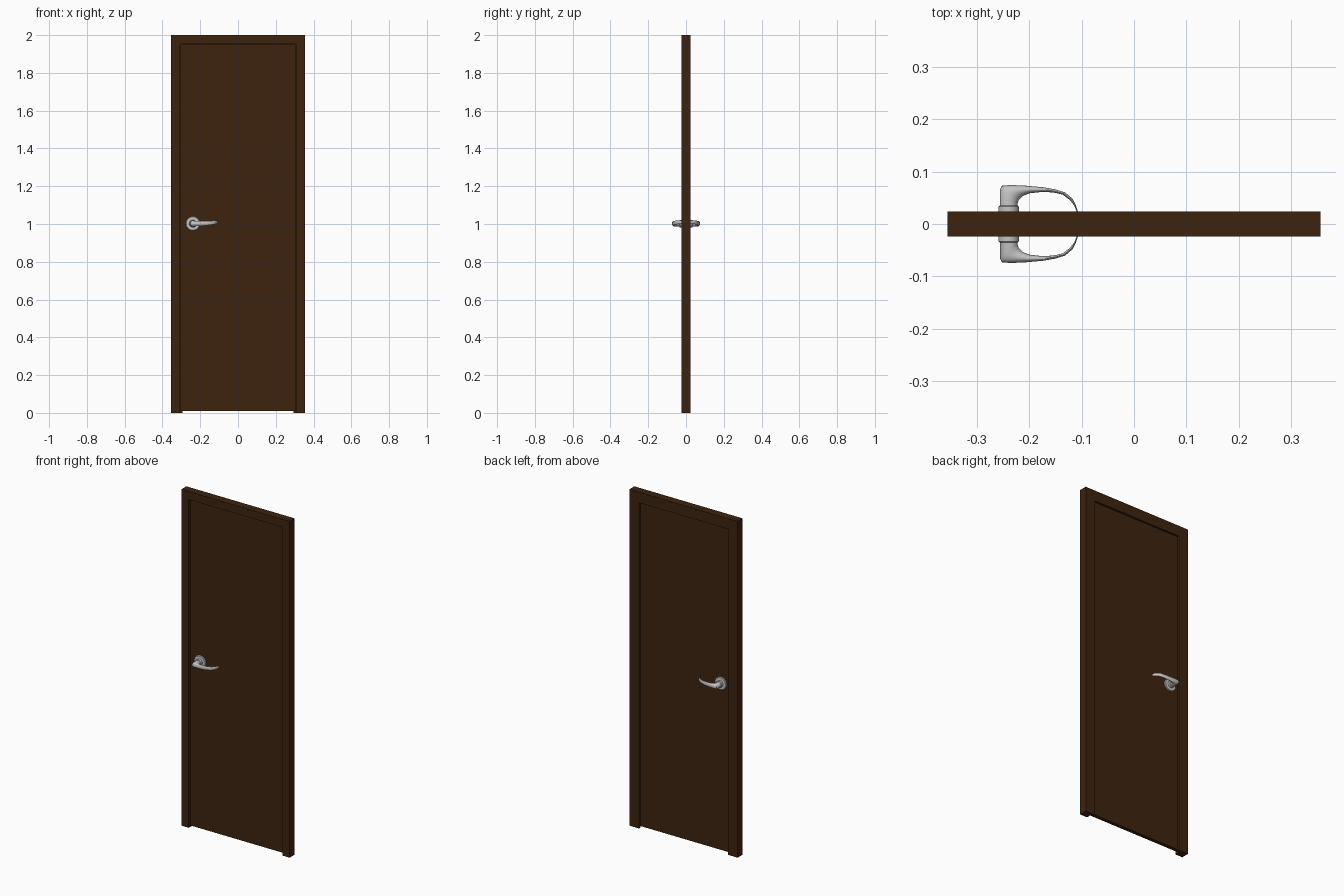
import bpy, bmesh, math
from mathutils import Vector

if "Cube" in bpy.data.objects:
    bpy.data.objects.remove(bpy.data.objects["Cube"])


def material(name, rgb):
    m = bpy.data.materials.new(name)
    m.diffuse_color = (*rgb, 1)
    m.use_nodes = True
    m.node_tree.nodes["Principled BSDF"].inputs["Base Color"].default_value = m.diffuse_color
    return m


BROWN = material("dark_brown_wood", (0.047, 0.0175, 0.005))
METAL = material("satin_metal", (0.55, 0.55, 0.55))


def loft(name, rings, mat, smooth=False):
    """Skin a list of closed rings and cap both ends."""
    bm = bmesh.new()
    vs = [[bm.verts.new(p) for p in r] for r in rings]
    n = len(rings[0])
    for a, b in zip(vs, vs[1:]):
        for i in range(n):
            bm.faces.new((a[i], a[(i + 1) % n], b[(i + 1) % n], b[i]))
    bm.faces.new(vs[0])
    bm.faces.new(vs[-1][::-1])
    bmesh.ops.recalc_face_normals(bm, faces=bm.faces)
    me = bpy.data.meshes.new(name)
    bm.to_mesh(me)
    bm.free()
    me.materials.append(mat)
    ob = bpy.data.objects.new(name, me)
    bpy.context.collection.objects.link(ob)
    if smooth:
        bpy.ops.object.select_all(action='DESELECT')
        ob.select_set(True)
        bpy.context.view_layer.objects.active = ob
        bpy.ops.object.shade_smooth_by_angle(angle=math.radians(40))
    return ob


# Frame: rebated profile (distance inwards, y) mitred around the opening
W, H, D = 0.356, 2.0, 0.0235
profile = [(0, -D), (0.048, -D), (0.048, 0.011), (0.063, 0.011), (0.063, D), (0, D)]
corners = [(-1, 0), (-1, 1), (1, 1), (1, 0)]
loft("door_frame",
     [[(sx * (W - d), y, (H - d) * top) for d, y in profile] for sx, top in corners],
     BROWN)

# Door leaf, set back from both faces of the frame
DX, DY, DZ0, DZ1 = 0.304, 0.011, 0.01, 1.949
loft("door_leaf",
     [[(-DX, -DY, z), (DX, -DY, z), (DX, DY, z), (-DX, DY, z)] for z in (DZ0, DZ1)],
     BROWN)

# Handles: one on each side of the leaf
HX, HZ, SEG = -0.239, 1.002, 24


def turned(name, steps, side):
    """Round part on the handle axis from (y, radius) steps."""
    rings = [[(HX + r * math.cos(2 * math.pi * i / SEG), side * y,
               HZ + r * math.sin(2 * math.pi * i / SEG)) for i in range(SEG)]
             for y, r in steps]
    return loft(name, rings, METAL, True)


# Lever sections: outer x, outer y, inner x, inner y, centre z offset, half height
sections = [
    (-0.2555, 0.015, -0.2225, 0.015, 0.000, 0.0165),
    (-0.2555, 0.066, -0.2225, 0.038, 0.000, 0.0160),
    (-0.2520, 0.073, -0.2200, 0.046, 0.000, 0.0150),
    (-0.2350, 0.0745, -0.2130, 0.053, 0.000, 0.0140),
    (-0.2050, 0.0730, -0.2000, 0.0585, 0.000, 0.0130),
    (-0.1720, 0.0700, -0.1730, 0.0615, 0.001, 0.0120),
    (-0.1500, 0.0660, -0.1530, 0.0600, 0.003, 0.0110),
    (-0.1310, 0.0600, -0.1360, 0.0560, 0.005, 0.0105),
    (-0.1170, 0.0480, -0.1220, 0.0455, 0.007, 0.0100),
    (-0.1110, 0.0360, -0.1140, 0.0350, 0.008, 0.0090),
    (-0.1070, 0.0240, -0.1095, 0.0235, 0.009, 0.0070),
]

for side, label in ((-1, "front"), (1, "back")):
    turned(label + "_rosette",
           [(0.010, 0.038), (0.017, 0.038), (0.020, 0.035), (0.021, 0.020)], side)
    turned(label + "_collar",
           [(0.018, 0.0195), (0.033, 0.0195), (0.035, 0.0175)], side)
    rings = []
    for ox, oy, ix, iy, dz, hh in sections:
        outer, inner = Vector((ox, side * oy, 0)), Vector((ix, side * iy, 0))
        mid, half = (outer + inner) / 2, (outer - inner) / 2
        rings.append([mid + half * math.cos(t) + Vector((0, 0, HZ + dz + hh * math.sin(t)))
                      for t in (2 * math.pi * i / SEG for i in range(SEG))])
    loft(label + "_lever", rings, METAL, True)
